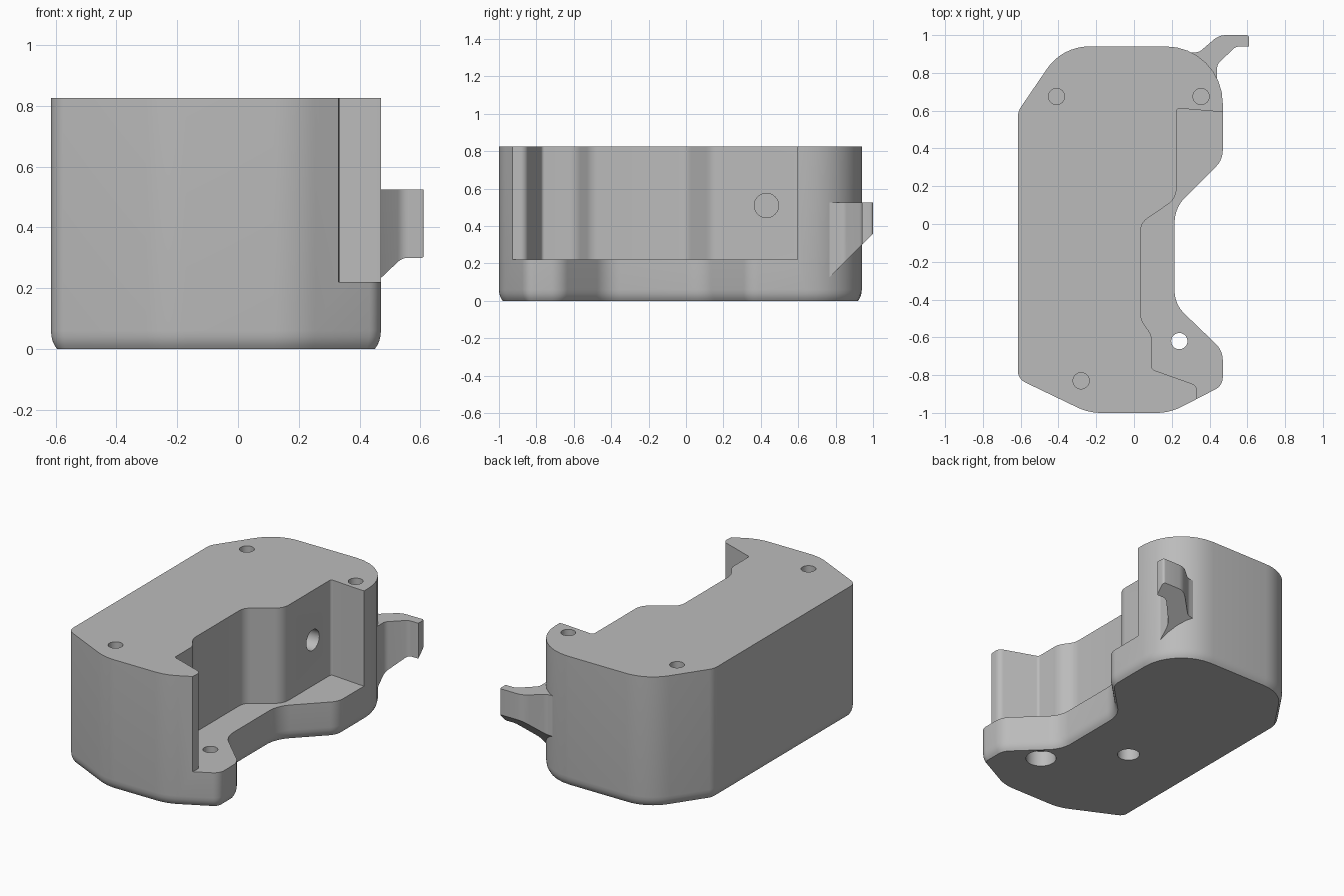
import bpy
import bmesh
import math
from mathutils import Vector, Matrix

cube = bpy.data.objects.get("Cube")
if cube:
    bpy.data.objects.remove(cube, do_unlink=True)

TOP, LEDGE = 0.825, 0.22

grey = bpy.data.materials.new("light grey plastic")
grey.use_nodes = True
grey.diffuse_color = (0.5, 0.5, 0.5, 1)
grey.node_tree.nodes["Principled BSDF"].inputs["Base Color"].default_value = (0.5, 0.5, 0.5, 1)


def rounded(corners, steps=8):
    """Counter-clockwise or clockwise outline with an arc of radius r at each (x, y, r)."""
    pts = []
    for i, (x, y, r) in enumerate(corners):
        p = Vector((x, y))
        a = (Vector(corners[i - 1][:2]) - p).normalized()
        b = (Vector(corners[(i + 1) % len(corners)][:2]) - p).normalized()
        if r == 0:
            pts.append(p)
            continue
        half = a.angle(b) / 2
        centre = p + (a + b).normalized() * (r / math.sin(half))
        start = p + a * (r / math.tan(half)) - centre
        end = p + b * (r / math.tan(half)) - centre
        sweep = start.angle_signed(end)
        for k in range(steps + 1):
            pts.append(centre + Matrix.Rotation(-sweep * k / steps, 2) @ start)
    return pts


def inset(pts, d):
    """Move a counter-clockwise outline inwards by d."""
    out = []
    for i, p in enumerate(pts):
        t = (pts[(i + 1) % len(pts)] - p).normalized() + (p - pts[i - 1]).normalized()
        t.normalize()
        out.append(p + Vector((-t.y, t.x)) * d)
    return out


def loft(name, rings):
    """Closed solid through a list of rings of 3D points."""
    bm = bmesh.new()
    loops = [[bm.verts.new(p) for p in ring] for ring in rings]
    n = len(loops[0])
    for low, high in zip(loops, loops[1:]):
        for i in range(n):
            j = (i + 1) % n
            bm.faces.new((low[i], low[j], high[j], high[i]))
    bm.faces.new(loops[0][::-1])
    bm.faces.new(loops[-1])
    bmesh.ops.recalc_face_normals(bm, faces=bm.faces)
    mesh = bpy.data.meshes.new(name)
    bm.to_mesh(mesh)
    bm.free()
    mesh.materials.append(grey)
    obj = bpy.data.objects.new(name, mesh)
    bpy.context.collection.objects.link(obj)
    return obj


def activate(obj):
    bpy.ops.object.select_all(action='DESELECT')
    obj.select_set(True)
    bpy.context.view_layer.objects.active = obj


def cut(target, cutter):
    cutter.hide_render = True
    mod = target.modifiers.new("cut", 'BOOLEAN')
    mod.operation = 'DIFFERENCE'
    mod.solver = 'EXACT'
    mod.object = cutter
    activate(target)
    bpy.ops.object.modifier_apply(modifier=mod.name)
    bpy.data.objects.remove(cutter, do_unlink=True)


def drill(target, start, end, radius):
    """Bore a round hole between two points."""
    start, end = Vector(start), Vector(end)
    turn = (end - start).to_track_quat('Z', 'Y')
    circle = [turn @ Vector((radius * math.cos(a), radius * math.sin(a), 0))
              for a in (math.tau * k / 32 for k in range(32))]
    cut(target, loft("drill", [[c + e for c in circle] for e in (start, end)]))


# Main housing with a softened lower rim
outline = rounded([
    (-0.615, -0.82, 0.07), (-0.24, -1, 0.3), (0.19, -1, 0.3), (0.47, -0.855, 0.07),
    (0.47, -0.67, 0.12), (0.215, -0.425, 0.17), (0.215, 0.085, 0.19), (0.47, 0.34, 0.12),
    (0.47, 0.94, 0.3), (-0.38, 0.94, 0.27), (-0.615, 0.595, 0.1)])
levels = [(0.02, 0), (0.012, 0.012), (0.006, 0.025), (0.002, 0.04), (0, 0.06), (0, TOP)]
housing = loft("housing", [[p.to_3d() + Vector((0, 0, z)) for p in inset(outline, d)]
                           for d, z in levels])

# Stepped recess above the ledge
recess = rounded([
    (0.7, -1.1, 0), (0.7, 0.6, 0), (0.44, 0.595, 0), (0.225, 0.613, 0.015),
    (0.225, 0.135, 0.1), (0.035, 0.005, 0.08), (0.035, -0.505, 0.1), (0.095, -0.59, 0.1),
    (0.095, -0.77, 0.02), (0.335, -0.855, 0.04), (0.33, -0.93, 0), (0.33, -1.1, 0)], 6)
cut(housing, loft("recess", [[(p.x, p.y, z) for p in recess] for z in (LEDGE, 1)]))

# Screw holes in the top
for x, y in ((-0.41, 0.675), (0.355, 0.675), (-0.28, -0.83)):
    drill(housing, (x, y, 0.6), (x, y, 1), 0.043)

# Ledge hole with its counterbore, underside hole and side port
drill(housing, (0.24, -0.62, -0.1), (0.24, -0.62, 0.4), 0.043)
drill(housing, (0.22, -0.6, -0.1), (0.22, -0.6, 0.1), 0.09)
drill(housing, (-0.15, -0.23, -0.1), (-0.15, -0.23, 0.25), 0.066)
drill(housing, (0.0, 0.43, 0.51), (0.4, 0.43, 0.51), 0.065)

# Side hook with a sloping underside
hook_outline = rounded([
    (0.25, 0.8, 0), (0.44, 0.74, 0), (0.44, 0.845, 0.05), (0.54, 0.94, 0.05),
    (0.61, 0.94, 0.005), (0.61, 1, 0.015), (0.45, 1, 0.1), (0.345, 0.91, 0.05),
    (0.27, 0.905, 0)], 5)
hook = loft("side_hook", [[(p.x, p.y, p.y - 0.64) for p in hook_outline],
                          [(p.x, p.y, 0.525) for p in hook_outline]])

for obj in (housing, hook):
    activate(obj)
    bpy.ops.object.shade_smooth_by_angle(angle=math.radians(30))
